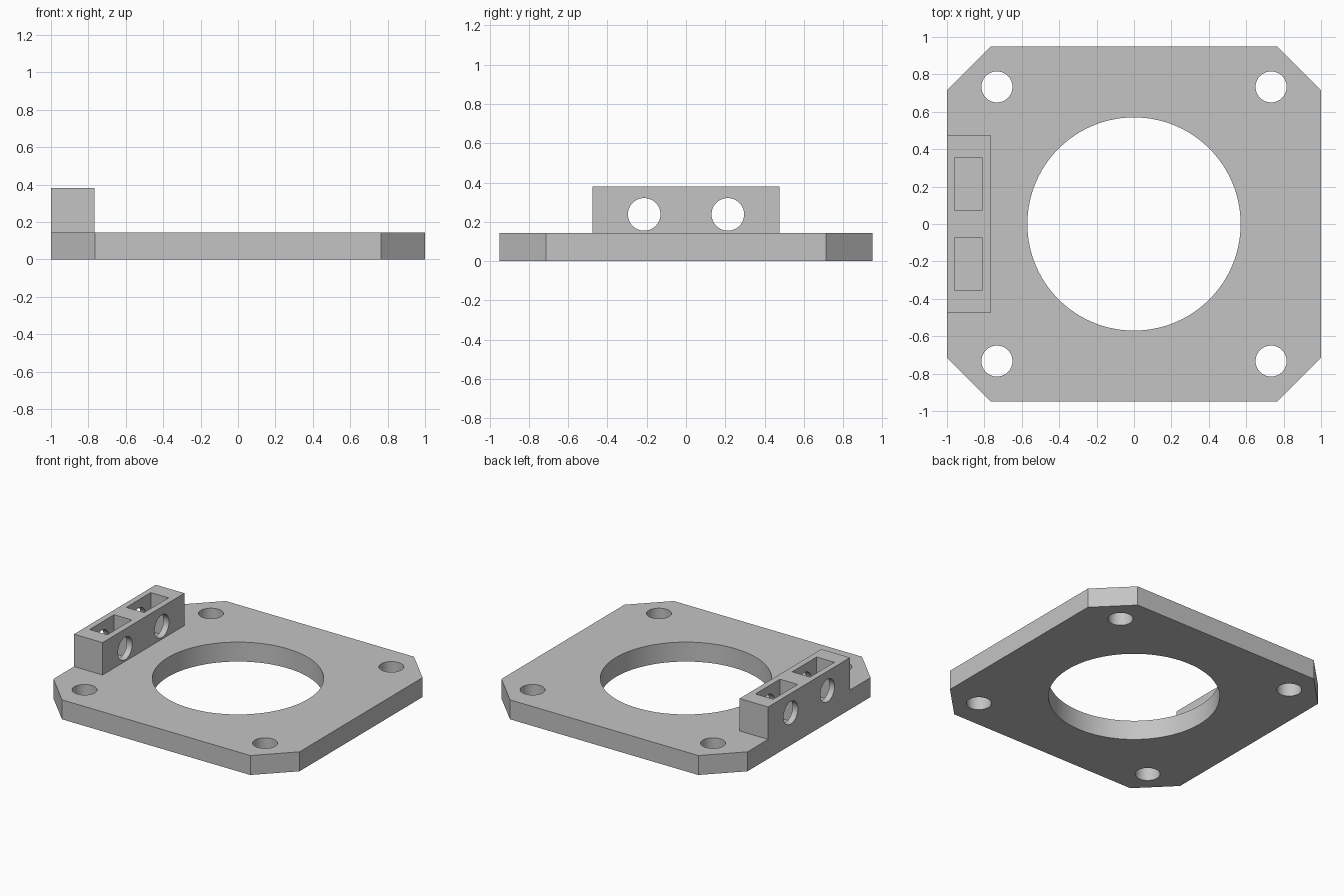
import bpy
import bmesh
from mathutils import Matrix, Vector

cube = bpy.data.objects.get("Cube")
if cube:
    bpy.data.objects.remove(cube, do_unlink=True)

PLATE_TOP, BLOCK_TOP = 0.143, 0.381
PORT_Y, PORT_Z = 0.213, 0.238

grey = bpy.data.materials.new("light_grey")
grey.use_nodes = True
colour = (0.55, 0.55, 0.55, 1)
grey.diffuse_color = colour
grey.node_tree.nodes["Principled BSDF"].inputs["Base Color"].default_value = colour


def to_object(name, bm):
    bmesh.ops.recalc_face_normals(bm, faces=bm.faces)
    mesh = bpy.data.meshes.new(name)
    bm.to_mesh(mesh)
    bm.free()
    mesh.materials.append(grey)
    obj = bpy.data.objects.new(name, mesh)
    bpy.context.collection.objects.link(obj)
    return obj


def box(name, low, high):
    low, high = Vector(low), Vector(high)
    bm = bmesh.new()
    place = Matrix.Translation((low + high) / 2) @ Matrix.Diagonal((high - low).to_4d())
    bmesh.ops.create_cube(bm, size=1, matrix=place)
    return to_object(name, bm)


def cylinder(name, centre, radius, depth, axis="Z", sides=48):
    bm = bmesh.new()
    turn = Vector((0, 0, 1)).rotation_difference(
        Vector((1, 0, 0) if axis == "X" else (0, 0, 1))).to_matrix().to_4x4()
    bmesh.ops.create_cone(bm, cap_ends=True, segments=sides, radius1=radius,
                          radius2=radius, depth=depth,
                          matrix=Matrix.Translation(centre) @ turn)
    return to_object(name, bm)


def combine(target, tool, operation):
    """Apply a boolean and remove the tool object."""
    mod = target.modifiers.new("combine", "BOOLEAN")
    mod.operation, mod.solver, mod.object = operation, "EXACT", tool
    bpy.context.view_layer.update()
    graph = bpy.context.evaluated_depsgraph_get()
    mesh = bpy.data.meshes.new_from_object(target.evaluated_get(graph))
    target.modifiers.clear()
    target.data = mesh
    bpy.data.objects.remove(tool, do_unlink=True)


# Square plate with clipped corners
outline = [(1, -0.714), (1, 0.714), (0.765, 0.95), (-0.765, 0.95),
           (-1, 0.714), (-1, -0.714), (-0.765, -0.95), (0.765, -0.95)]
bm = bmesh.new()
base = bm.faces.new([bm.verts.new((x, y, 0)) for x, y in outline])
raised = bmesh.ops.extrude_face_region(bm, geom=[base])
top_verts = [v for v in raised["geom"] if isinstance(v, bmesh.types.BMVert)]
bmesh.ops.translate(bm, verts=top_verts, vec=(0, 0, PLATE_TOP))
if base.is_valid is False or not any(all(v.co.z < 0.001 for v in f.verts) for f in bm.faces):
    bm.faces.new([v for v in bm.verts if v.co.z < 0.001])
plate = to_object("mounting_plate", bm)

# Clamp block on one edge, merged with the plate
combine(plate, box("clamp_block", (-1, -0.475, 0.04), (-0.768, 0.475, BLOCK_TOP)), "UNION")

# Central opening and corner screw holes
combine(plate, cylinder("centre_cutter", (0, 0, 0), 0.57, 1, sides=128), "DIFFERENCE")
for sx in (-1, 1):
    for sy in (-1, 1):
        combine(plate, cylinder("screw_cutter", (sx * 0.733, sy * 0.733, 0), 0.083, 1),
                "DIFFERENCE")

# Nut pockets from above, with bolt holes passing through them
for side in (-1, 1):
    y = side * PORT_Y
    combine(plate, box("pocket_cutter", (-0.957, y - 0.142, 0.095),
                       (-0.813, y + 0.142, 0.6)), "DIFFERENCE")
    combine(plate, cylinder("bolt_cutter", (-0.9, y, PORT_Z), 0.083, 0.6, "X"),
            "DIFFERENCE")

# Smooth bores with crisp edges
bpy.ops.object.select_all(action="DESELECT")
plate.select_set(True)
bpy.context.view_layer.objects.active = plate
bpy.ops.object.shade_smooth_by_angle(angle=0.5)
